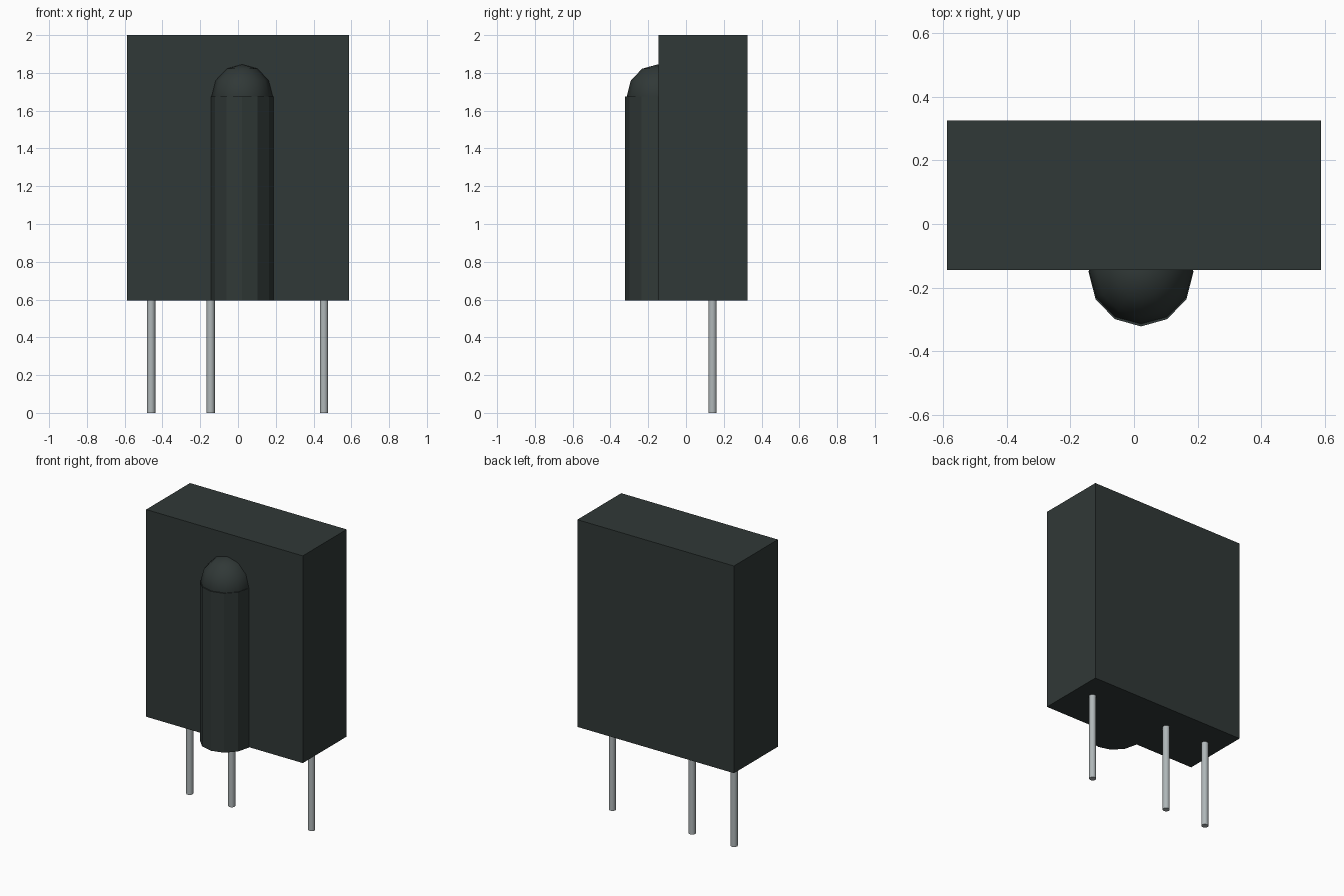
import bpy
from math import radians

if "Cube" in bpy.data.objects:
    bpy.data.objects.remove(bpy.data.objects["Cube"], do_unlink=True)


def make_material(name, colour):
    mat = bpy.data.materials.new(name)
    mat.use_nodes = True
    mat.diffuse_color = colour
    mat.node_tree.nodes["Principled BSDF"].inputs["Base Color"].default_value = colour
    return mat


casing = make_material("dark casing", (0.03, 0.04, 0.038, 1))
metal = make_material("pin metal", (0.43, 0.47, 0.48, 1))


def finish(name, mat, scale=(1, 1, 1)):
    obj = bpy.context.object
    obj.name = name
    obj.scale = scale
    bpy.ops.object.transform_apply(location=False, rotation=False, scale=True)
    obj.data.materials.append(mat)
    return obj


BASE, TOP, SHOULDER = 0.595, 2.0, 1.675
BULGE_X, BULGE_Y = 0.022, -0.15

# Main box
bpy.ops.mesh.primitive_cube_add(size=1, location=(0, 0.09, (BASE + TOP) / 2))
finish("body", casing, (1.175, 0.47, TOP - BASE))

# Half-sunk column on the front, with a faceted dome on top
bpy.ops.mesh.primitive_cylinder_add(vertices=12, radius=1, depth=SHOULDER - BASE,
                                    location=(BULGE_X, BULGE_Y, (BASE + SHOULDER) / 2))
finish("front_column", casing, (0.165, 0.172, 1))

bpy.ops.mesh.primitive_uv_sphere_add(segments=12, ring_count=6, radius=1,
                                     location=(BULGE_X, BULGE_Y, SHOULDER))
finish("column_dome", casing, (0.162, 0.164, 0.17))
bpy.ops.object.shade_smooth_by_angle(angle=radians(35))

# Three round pins below the box
for name, x in (("right_pin", -0.46), ("middle_pin", -0.145), ("left_pin", 0.455)):
    bpy.ops.mesh.primitive_cylinder_add(vertices=16, radius=0.022, depth=BASE + 0.02,
                                        location=(x, 0.14, (BASE + 0.02) / 2))
    finish(name, metal)
    bpy.ops.object.shade_smooth_by_angle(angle=radians(35))
